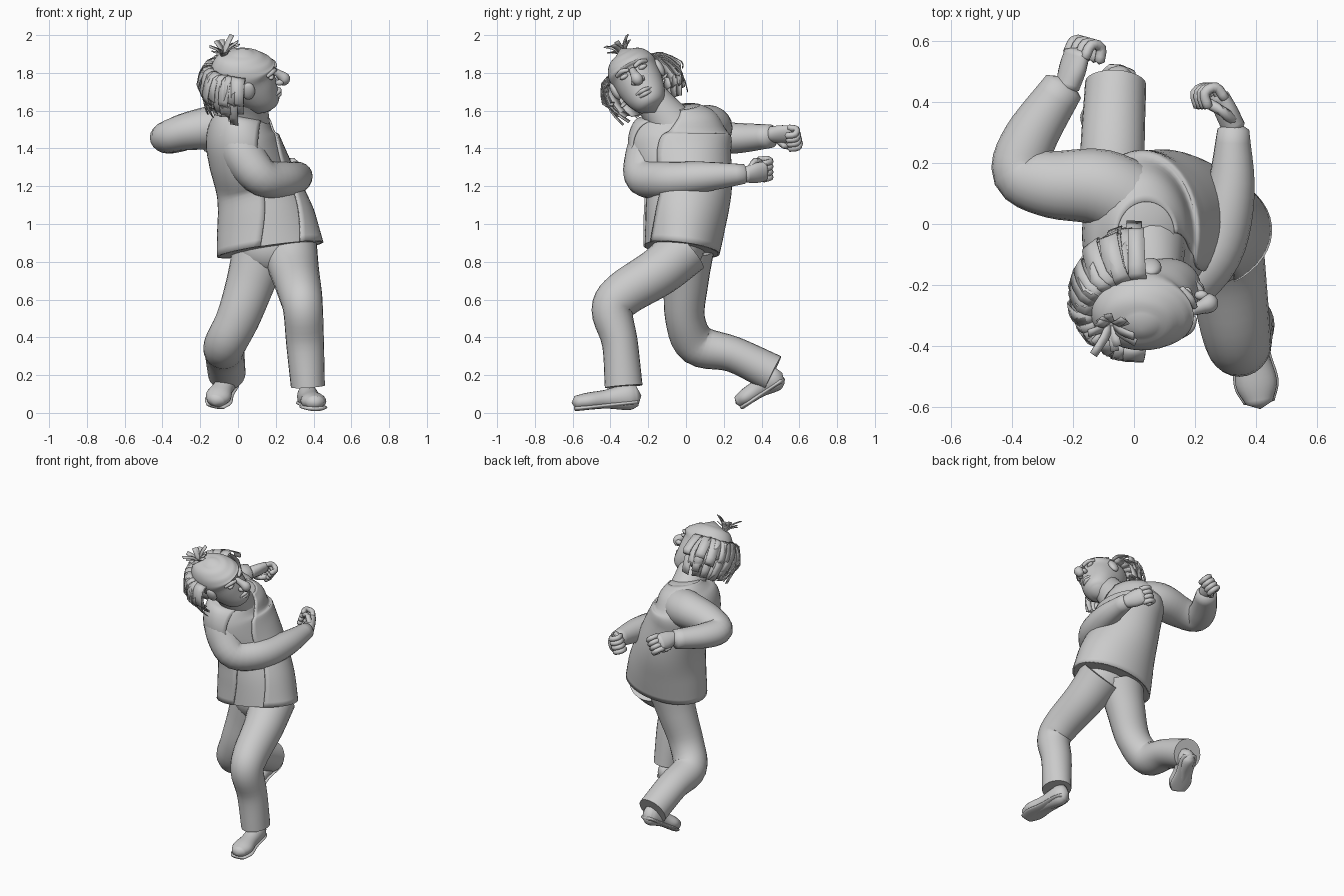
import bpy, bmesh, math, random
from mathutils import Vector, Matrix

random.seed(4)
cube = bpy.data.objects.get("Cube")
if cube:
    bpy.data.objects.remove(cube)

grey = bpy.data.materials.new("plain_grey")
grey.use_nodes = True
GREY = (0.6, 0.6, 0.6, 1)
grey.diffuse_color = GREY
grey.node_tree.nodes["Principled BSDF"].inputs["Base Color"].default_value = GREY


def finish(name, bm, mat=None, angle=50):
    """Turn a bmesh into a smooth-shaded object."""
    bmesh.ops.recalc_face_normals(bm, faces=bm.faces)
    if mat:
        bm.transform(mat)
    mesh = bpy.data.meshes.new(name)
    bm.to_mesh(mesh)
    bm.free()
    mesh.materials.append(grey)
    ob = bpy.data.objects.new(name, mesh)
    bpy.context.collection.objects.link(ob)
    mesh.shade_smooth()
    mesh.set_sharp_from_angle(angle=math.radians(angle))
    return ob


def spline(rows, steps):
    """Catmull-Rom interpolation through rows of numbers."""
    rows = [Vector(r) for r in rows]
    ext = [rows[0] * 2 - rows[1]] + rows + [rows[-1] * 2 - rows[-2]]
    out = []
    for i in range(1, len(ext) - 2):
        a, b, c, d = ext[i - 1:i + 3]
        for k in range(steps):
            t = k / steps
            out.append(0.5 * (2 * b + (c - a) * t + (2 * a - 5 * b + 4 * c - d) * t * t
                              + (3 * b - a - 3 * c + d) * t ** 3))
    return out + [rows[-1]]


def loft(name, rows, up, n=20, steps=5, twist=(0, 0), gap=0, mat=None, round_ends=False):
    """Rows are x, y, z, half width, half height (along up)."""
    rows = [tuple(r) if len(r) == 5 else (*r, r[3]) for r in rows]
    pts = spline(rows, steps)
    bm, rings = bmesh.new(), []
    for i, p in enumerate(pts):
        c = Vector(p[:3])
        tan = (Vector(pts[min(i + 1, len(pts) - 1)][:3]) - Vector(pts[max(i - 1, 0)][:3])).normalized()
        u = Vector(up)
        u = (u - tan * u.dot(tan)).normalized()
        s = tan.cross(u)
        turn = math.radians(twist[0] + (twist[1] - twist[0]) * i / (len(pts) - 1))
        ring = []
        for k in range(n):
            a = turn + math.tau * k / n
            ring.append(bm.verts.new(c + u * (p[4] * math.cos(a)) + s * (p[3] * math.sin(a))))
        rings.append(ring)
    for r0, r1 in zip(rings, rings[1:]):
        for k in range(n):
            if gap and (k < gap or k >= n - gap):
                continue
            j = (k + 1) % n
            bm.faces.new((r0[k], r0[j], r1[j], r1[k]))
    if not gap:
        for end, inner in ((0, 1), (-1, -2)):
            c = Vector(pts[end][:3])
            if round_ends:
                c = c + (c - Vector(pts[inner][:3])).normalized() * min(pts[end][3:]) * 0.6
            tip = bm.verts.new(c)
            for k in range(n):
                bm.faces.new((rings[end][k], rings[end][(k + 1) % n], tip))
    loose = [v for v in bm.verts if not v.link_faces]
    bmesh.ops.delete(bm, geom=loose, context="VERTS")
    return finish(name, bm, mat, 80 if round_ends else 50)


def ball(name, centre, radii, mat=None):
    bm = bmesh.new()
    bmesh.ops.create_uvsphere(bm, u_segments=20, v_segments=12, radius=1,
                              matrix=Matrix.Translation(centre) @ Matrix.Diagonal((*radii, 1)))
    return finish(name, bm, mat, 80)


# Torso: shirt under an open jacket that twists towards the left
torso = [(0.17, -0.025, 0.865, 0.205, 0.285), (0.145, -0.005, 1.03, 0.22, 0.26), (0.1, 0.01, 1.2, 0.235, 0.22),
         (0.045, -0.025, 1.36, 0.27, 0.205), (0.02, -0.035, 1.47, 0.27, 0.19),
         (0.03, -0.03, 1.56, 0.21, 0.15), (0.04, -0.035, 1.62, 0.11, 0.1)]
loft("shirt", [(*r[:3], r[3] - 0.01, r[4] - 0.01) for r in torso], (1, 0, 0), 48)
jacket = loft("jacket", torso, (1, 0, 0), 48, twist=(-78, -20), gap=3)
thick = jacket.modifiers.new("cloth", "SOLIDIFY")
thick.thickness, thick.offset = 0.01, -1
ball("trouser_seat", (0.18, -0.03, 0.88), (0.19, 0.13, 0.15))
loft("neck", [(0.05, -0.08, 1.53, 0.12), (0.06, -0.15, 1.62, 0.1), (0.06, -0.22, 1.7, 0.095)], (1, 0, 0))

# Trouser legs
loft("left_leg", [(0.27, 0, 0.87, 0.14, 0.15), (0.3, -0.14, 0.75, 0.13, 0.13), (0.33, -0.33, 0.63, 0.12, 0.115),
                  (0.345, -0.39, 0.54, 0.11, 0.105), (0.355, -0.35, 0.37, 0.095, 0.1),
                  (0.37, -0.33, 0.14, 0.1, 0.09)], (1, 0, 0), 24)
loft("right_leg", [(0.12, 0.01, 0.87, 0.14, 0.15), (0.07, 0, 0.7, 0.12, 0.13), (0, -0.005, 0.5, 0.105, 0.115),
                   (-0.07, 0.06, 0.36, 0.11, 0.11), (-0.07, 0.25, 0.31, 0.095, 0.105),
                   (-0.06, 0.46, 0.21, 0.1, 0.1)], (1, 0, 0), 24)


def shoe(name, heel, toe, up):
    heel, toe, up = Vector(heel), Vector(toe), Vector(up).normalized()
    shape = ((0, 0.04, 0.055), (0.15, 0.055, 0.07), (0.5, 0.055, 0.05), (0.8, 0.068, 0.045), (1, 0.045, 0.035))
    at = [heel.lerp(toe, t) for t, w, h in shape]
    loft(name, [(*p, w, h) for p, (t, w, h) in zip(at, shape)], up, round_ends=True)
    loft(name + "_sole", [(*(p - up * 0.032), w + 0.006, 0.014) for p, (t, w, h) in zip(at, shape)],
         up, round_ends=True)


shoe("left_shoe", (0.36, -0.26, 0.09), (0.41, -0.585, 0.055), (0, 0, 1))
shoe("right_shoe", (-0.04, 0.49, 0.2), (-0.12, 0.28, 0.06), (0, -0.6, 0.75))

# Sleeves
loft("right_sleeve", [(0.01, 0.06, 1.49, 0.13, 0.13), (-0.11, 0.12, 1.51, 0.125, 0.12),
                      (-0.27, 0.13, 1.49, 0.11, 0.1), (-0.37, 0.17, 1.46, 0.095, 0.085),
                      (-0.34, 0.28, 1.455, 0.088, 0.08), (-0.23, 0.45, 1.465, 0.068, 0.062)],
     (0, 0, 1), round_ends=True)
loft("left_sleeve", [(0, -0.16, 1.46, 0.13), (0.04, -0.21, 1.35, 0.115), (0.13, -0.22, 1.245, 0.1),
                     (0.26, -0.09, 1.235, 0.095), (0.315, 0.1, 1.25, 0.08), (0.325, 0.31, 1.265, 0.052)],
     (1, -0.4, 0.8), round_ends=True)


def hand(name, wrist, d, palm):
    """Palm, four curled fingers and a thumb; palm is the curl direction."""
    w, d, palm = Vector(wrist), Vector(d).normalized(), Vector(palm).normalized()
    side = d.cross(palm)
    loft(name + "_palm", [(*(w + d * t), a, b) for t, a, b in
                          ((-0.03, 0.042, 0.038), (0.03, 0.055, 0.036), (0.09, 0.055, 0.03))],
         palm, round_ends=True)
    for i in range(4):
        base = w + d * 0.08 + side * (i - 1.5) * 0.03
        path = [base, base + d * 0.045 + palm * 0.012, base + d * 0.045 + palm * 0.055, base + palm * 0.065]
        loft(f"{name}_finger_{i + 1}", [(*p, 0.017) for p in path], side, 8, 3, round_ends=True)
    path = [w + side * 0.03, w + side * 0.055 + d * 0.045 + palm * 0.03, w + side * 0.025 + d * 0.09 + palm * 0.055]
    loft(name + "_thumb", [(*p, 0.018) for p in path], d + palm, 8, 3, round_ends=True)


hand("right_hand", (-0.21, 0.475, 1.475), (0.25, 0.9, 0), (0.75, -0.2, -0.65))
hand("left_hand", (0.315, 0.34, 1.265), (-0.4, 0.85, 0.15), (-0.8, -0.4, 0.3))

# Head, built facing +x and then tilted sideways
tilt = Matrix.Translation((0.02, -0.26, 1.77)) @ Matrix.Rotation(math.radians(28), 4, "X")
levels = [(-0.175, 0.08, 0.18, 0.05), (-0.155, 0.04, 0.205, 0.08), (-0.11, 0, 0.203, 0.105),
          (-0.06, -0.06, 0.198, 0.12), (0, -0.13, 0.185, 0.13), (0.055, -0.165, 0.18, 0.135),
          (0.105, -0.15, 0.155, 0.118), (0.14, -0.105, 0.11, 0.085), (0.155, -0.055, 0.06, 0.045)]
head_rows = [((a + b) / 2, 0, z, w, (b - a) / 2) for z, a, b, w in levels]
loft("head", head_rows, (1, 0, 0), 32, 4, mat=tilt, round_ends=True)
loft("nose", [(0.165, 0, 0.05, 0.018), (0.2, 0, 0.025, 0.023), (0.225, 0, 0, 0.031), (0.212, 0, -0.025, 0.024)],
     (0, 1, 0), 14, mat=tilt, round_ends=True)
for side, word in ((1, "left"), (-1, "right")):
    ball(word + "_nostril", (0.2, side * 0.024, -0.012), (0.022, 0.016, 0.016), tilt)
    ball(word + "_eye", (0.155, side * 0.055, 0.04), (0.016, 0.025, 0.013), tilt)
    ball(word + "_ear", (0.035, side * 0.132, -0.005), (0.035, 0.022, 0.05), tilt)
    loft(word + "_brow", [(0.178, side * 0.02, 0.062, 0.01), (0.164, side * 0.055, 0.07, 0.013),
                          (0.135, side * 0.088, 0.06, 0.01)], (0, 0, 1), 10, mat=tilt, round_ends=True)
for word, z in (("upper", -0.075), ("lower", -0.095)):
    loft(word + "_lip", [(0.175, -0.045, z, 0.007), (0.2, 0, z + 0.004, 0.012), (0.175, 0.045, z, 0.007)],
         (0, 0, 1), 10, mat=tilt, round_ends=True)


def strands(name, paths):
    """Flat ribbons; each path is (points, width direction, width)."""
    bm = bmesh.new()
    for points, across, width in paths:
        pts = spline(points, 2)
        pairs = []
        for i, p in enumerate(pts):
            half = across * width * (0.5 - 0.1 * i / len(pts))
            pairs.append((bm.verts.new(p - half), bm.verts.new(p + half)))
        for (a, b), (c, d) in zip(pairs, pairs[1:]):
            bm.faces.new((a, b, d, c))
    ob = finish(name, bm, tilt, 30)
    mod = ob.modifiers.new("thickness", "SOLIDIFY")
    mod.thickness = 0.004


# Fringe of hair round the back and sides, in layers, with the tips curling in
fringe = []
for layer in range(3):
    for i in range(17):
        a = math.radians(98 + 164 * i / 16 + random.uniform(-5, 5))
        out = Vector((math.cos(a), math.sin(a), 0))
        low = random.uniform(-0.19, -0.15) + layer * 0.045
        r = random.uniform(0.205, 0.225) + layer * 0.01 + 0.012 * out.y
        lift = Vector((0, 0, 0.015 * layer))
        root = Vector((out.x * 0.15, out.y * 0.125, 0.045)) + lift
        fringe.append(([root, Vector((out.x * 0.205, out.y * 0.18, 0.035)) + lift,
                        out * r + Vector((0, 0, low * 0.45)),
                        out * (r - random.uniform(0.01, 0.05)) + Vector((0, 0, low))],
                       Vector((-out.y, out.x, random.uniform(-0.25, 0.25))), random.uniform(0.05, 0.075)))
strands("hair_fringe", fringe)

# Tuft on the crown
tuft = []
for i in range(12):
    a = math.tau * i / 12 + random.uniform(-0.2, 0.2)
    out = Vector((math.cos(a), math.sin(a), 0))
    spread, tall = random.uniform(0.05, 0.09), random.uniform(0.05, 0.1)
    root = Vector((-0.095, 0, 0.13))
    tuft.append(([root, root + out * spread * 0.35 + Vector((0, 0, tall * 0.6)),
                  root + out * spread + Vector((0, 0, tall))], Vector((-out.y, out.x, 0)), 0.032))
strands("hair_tuft", tuft)
